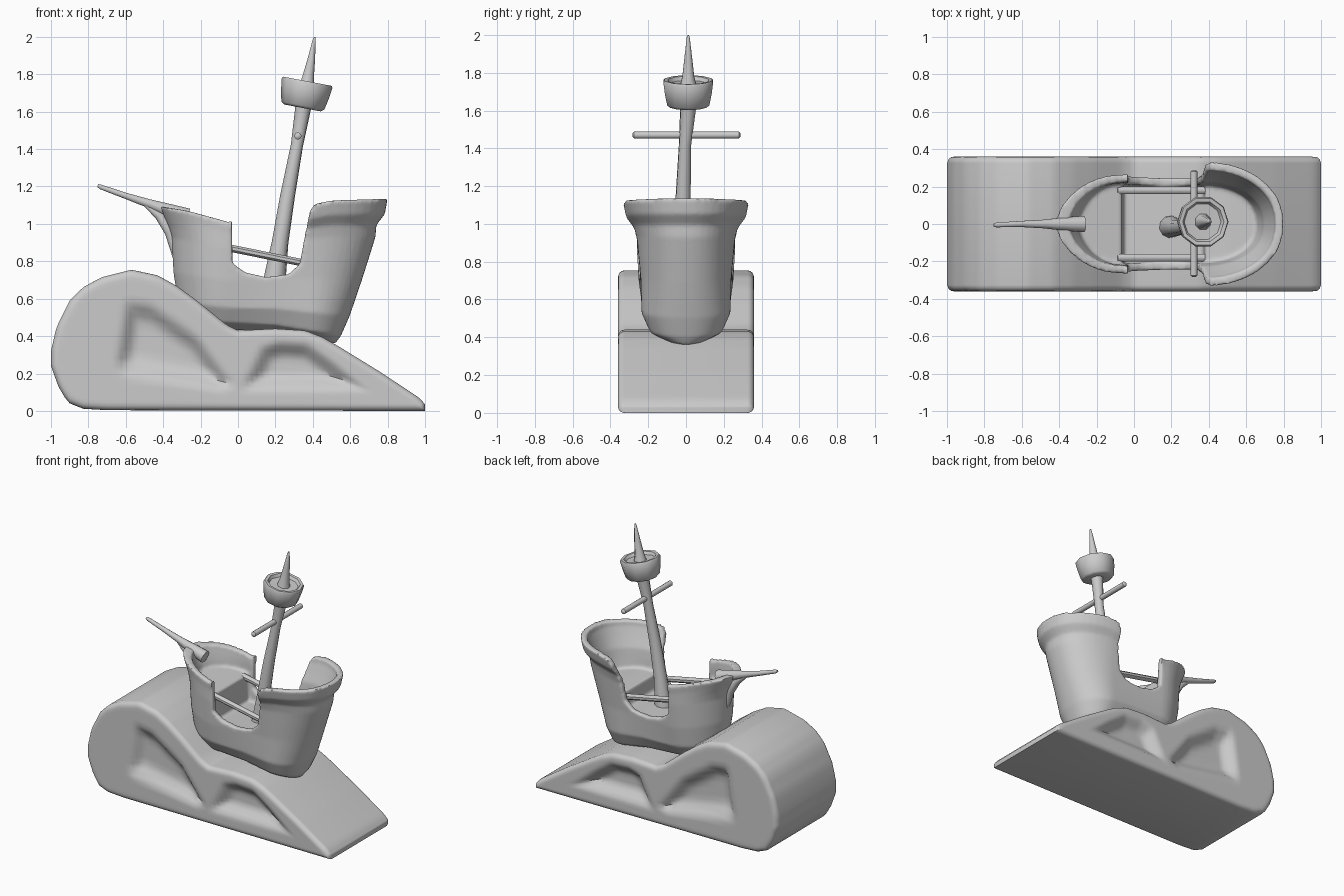
import bpy, bmesh, math
from mathutils import Vector

if "Cube" in bpy.data.objects:
    bpy.data.objects.remove(bpy.data.objects["Cube"])


def interp(pts, x, k=1):
    """Piecewise linear lookup of column k in a table keyed by column 0."""
    for a, b in zip(pts, pts[1:]):
        if x <= b[0]:
            break
    t = (x - a[0]) / (b[0] - a[0])
    return a[k] + (b[k] - a[k]) * max(0, t)


def make(name, bm, angle=40, smooth=True):
    bmesh.ops.recalc_face_normals(bm, faces=bm.faces[:])
    me = bpy.data.meshes.new(name)
    bm.to_mesh(me)
    bm.free()
    ob = bpy.data.objects.new(name, me)
    bpy.context.collection.objects.link(ob)
    if smooth:
        shade(ob, angle)
    return ob


def shade(ob, angle):
    bpy.ops.object.select_all(action='DESELECT')
    bpy.context.view_layer.objects.active = ob
    ob.select_set(True)
    bpy.ops.object.shade_smooth_by_angle(angle=math.radians(angle))


def loft(rings, cap=True):
    """Skin a list of closed rings of points."""
    bm = bmesh.new()
    vs = [[bm.verts.new(p) for p in r] for r in rings]
    n = len(vs[0])
    for a, b in zip(vs, vs[1:]):
        for i in range(n):
            bm.faces.new((a[i], a[(i + 1) % n], b[(i + 1) % n], b[i]))
    if cap:
        for r in (vs[0], vs[-1]):  # strip caps join opposite sides of the ring
            for i in range(n // 2 - 1):
                bm.faces.new((r[i], r[i + 1], r[n - 2 - i], r[n - 1 - i]))
    return bm


def turned(name, path, sides=12, axis=None):
    """Round section swept along (x, y, z, radius) points."""
    p = [Vector(q[:3]) for q in path]
    d = Vector(axis) if axis else p[-1] - p[0]
    rot = d.to_track_quat('Z', 'Y')
    rings = []
    for c, q in zip(p, path):
        rings.append([c + rot @ Vector((q[3] * math.cos(a), q[3] * math.sin(a), 0))
                      for a in (2 * math.pi * (i + .5) / sides for i in range(sides))])
    return make(name, loft(rings), 45)


# --- wave base: side grids with rounded rims and dished panels ---
TOP = [(-1, .32), (-.97, .45), (-.9, .59), (-.83, .66), (-.73, .715), (-.57, .755), (-.43, .725),
       (-.33, .67), (-.22, .59), (-.06, .46), (0, .43), (.2, .44), (.36, .43), (.45, .395),
       (.53, .35), (.75, .215), (.97, .07), (1, .035)]
BOT = [(-1, .24), (-.96, .13), (-.91, .045), (-.83, .012), (-.7, .004), (1, 0)]
PANELS = [[(-.67, .2), (-.61, .59), (-.45, .57), (-.2, .4), (.0, .13), (-.1, .1)],
          [(.0, .1), (.12, .35), (.22, .38), (.38, .37), (.52, .27), (.72, .1)]]
OUTLINE = TOP + BOT[::-1]


def rim_distance(x, z):
    best = 9
    p = Vector((x, z))
    for a, b in zip(OUTLINE, OUTLINE[1:] + OUTLINE[:1]):
        a, b = Vector(a), Vector(b)
        t = max(0, min(1, (p - a).dot(b - a) / (b - a).length_squared))
        best = min(best, (p - a - (b - a) * t).length)
    return best


def wave_half_width(x, z):
    r = .035
    e = 1 - min(1, rim_distance(x, z) / r)
    y = .36 - r * (1 - math.sqrt(1 - e * e))
    for poly in PANELS:
        d = 9
        for a, b in zip(poly, poly[1:] + poly[:1]):
            ex, ez = b[0] - a[0], b[1] - a[1]
            d = min(d, ((z - a[1]) * ex - (x - a[0]) * ez) / -math.hypot(ex, ez))
        s = max(0, min(1, d / .1))
        y -= .065 * s * s * (3 - 2 * s)
    return y


COLS, ROWS = 80, 26
xs = sorted({-1 + 2 * i / COLS for i in range(COLS + 1)} | {-.99, -.96, .985, .993})
rings = []
for x in xs:
    side = []
    for j in range(ROWS + 1):
        t = (1 - math.cos(math.pi * j / ROWS)) / 2
        z = interp(BOT, x) + (interp(TOP, x) - interp(BOT, x)) * t
        side.append((x, wave_half_width(x, z), z))
    rings.append(side + [(a, -b, c) for a, b, c in reversed(side)])
make("wave_base", loft(rings), 50)

# --- hull: height fraction, bow x, stern x, bow half width, stern half width ---
LEVELS = [(0, -.2, .52, .1, .1), (.06, -.27, .55, .18, .19), (.2, -.32, .595, .23, .235),
          (.45, -.345, .66, .25, .24), (.75, -.355, .735, .26, .26), (.83, -.37, .74, .26, .275),
          (.9, -.39, .785, .26, .315), (1, -.42, .8, .265, .335)]
SHEER = [(-.45, 1.1), (-.27, 1.07), (-.05, 1.01), (.38, 1.1), (.5, 1.125), (.8, 1.135)]
KEEL = [(-.4, .46), (.2, .42), (.55, .355)]
N = 12


def hull_ring(fracs, inset):
    """One closed ring; fracs gives height fractions for bow, waist and stern."""
    side = []
    for part, f in enumerate(fracs):
        g = min(f, 1)
        xb, xst, wb, ws = (interp(LEVELS, g, k) for k in (1, 2, 3, 4))
        xb, xst, wb, ws = xb + 1.6 * inset, xst - inset, wb - inset, ws - inset
        for i in range(N + 1):
            a = math.pi / 2 * i / N
            if part == 0:
                x, y = -.065 - (-.065 - xb) * math.cos(a), wb * math.sin(a) ** 1.15
            elif part == 1:
                x = -.055 + .425 * i / N
                y = wb + (ws - wb) * i / N
            else:
                x, y = .38 + (xst - .38) * math.sin(a), ws * math.cos(a) ** .9
            k = interp(KEEL, x)
            side.append((x, max(y, .006), k + (interp(SHEER, x) - k) * f))
    return side + [(x, -y, z) for x, y, z in reversed(side)]


hull = make("hull", loft([hull_ring((f,) * 3, 0) for f in
                          (0, .03, .06, .13, .2, .32, .45, .6, .75, .83, .86, .9, .95, 1)]), smooth=False)
floors = (.78, .44, .6)
cavity = make("cavity_cutter", loft([hull_ring([a + (1.2 - a) * t for a in floors], .042)
                                     for t in (0, .15, .3, .45, .6, .75, 1)]), smooth=False)
WAIST = [(-.035, 1.4), (-.03, .79), (.04, .74), (.15, .715), (.27, .73), (.33, .785),
         (.36, .95), (.385, 1.07), (.42, 1.12), (.43, 1.4)]
bm = bmesh.new()
face = bm.faces.new([bm.verts.new((x, -.6, z)) for x, z in WAIST])
ext = bmesh.ops.extrude_face_region(bm, geom=[face])
bmesh.ops.translate(bm, vec=(0, 1.2, 0), verts=[v for v in ext['geom'] if isinstance(v, bmesh.types.BMVert)])
waist = make("waist_cutter", bm, smooth=False)

# carve the hull, then soften its edges
bpy.context.view_layer.objects.active = hull
for cutter in (cavity, waist):
    cutter.hide_render = True
    m = hull.modifiers.new("cut", 'BOOLEAN')
    m.operation, m.solver, m.object = 'DIFFERENCE', 'EXACT', cutter
    bpy.ops.object.modifier_apply(modifier=m.name)
    bpy.data.objects.remove(cutter)
m = hull.modifiers.new("soften", 'REMESH')
m.mode, m.voxel_size = 'VOXEL', .011
bpy.ops.object.modifier_apply(modifier=m.name)
m = hull.modifiers.new("smooth", 'SMOOTH')
m.factor, m.iterations = .5, 4
bpy.ops.object.modifier_apply(modifier=m.name)
shade(hull, 60)

# --- bowsprit and its swept root ---
turned("bowsprit", [(-.75, -.005, 1.205, .008), (-.735, -.005, 1.198, .013), (-.6, 0, 1.15, .017),
                    (-.48, 0, 1.11, .024), (-.38, 0, 1.075, .036), (-.27, 0, 1.04, .045)])
turned("bowsprit_root", [(-.5, 0, 1.11, .014), (-.42, 0, 1.045, .026), (-.365, 0, .96, .03), (-.33, 0, .82, .02)],
       axis=(.17, 0, -.25))

# --- mast, yard, side rails ---
turned("mast", [(.19, -.015, .66, .062), (.2, -.015, .73, .058), (.225, -.02, .9, .045), (.265, -.015, 1.15, .04),
                (.315, -.005, 1.42, .033), (.345, .01, 1.6, .042), (.355, .01, 1.68, .05)], 10)
turned("yard", [(.32, -.283, 1.47, .01), (.32, -.275, 1.47, .019), (.32, .28, 1.47, .019), (.32, .288, 1.47, .01)])
for s in (-1, 1):
    turned("side_rail", [(-.09, s * .18, .88, .021), (.38, s * .18, .785, .021)], 8)

# --- crow's nest (tilted with the mast) and spike ---
lean = Vector((.19, 0, 1)).normalized()
base = Vector((.345, .012, 1.625))
turned("lookout_basket", [(*(base + lean * h), r) for h, r in
       [(0, .03), (-.005, .1), (.008, .117), (.07, .13), (.13, .138), (.14, .132), (.138, .112), (.118, .1), (.115, .02)]],
       10, axis=lean)
turned("mast_spike", [(.366, .012, 1.72, .05), (.374, .012, 1.78, .034), (.392, .012, 1.88, .022), (.408, .012, 1.99, .008),
                      (.41, .012, 2.0, .003)], 8)
